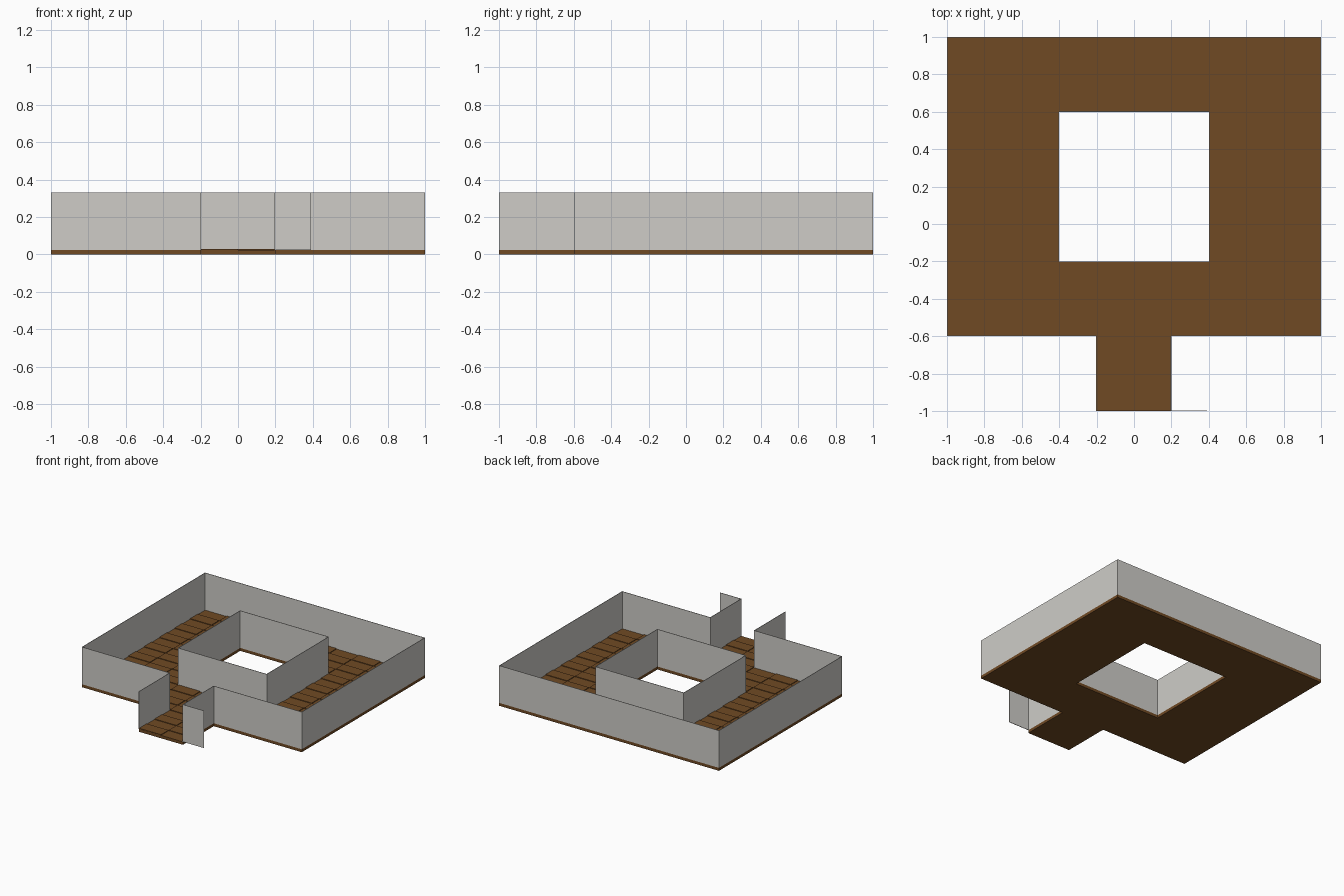
import bpy
import bmesh
import math

if "Cube" in bpy.data.objects:
    bpy.data.objects.remove(bpy.data.objects["Cube"])

FLOOR_TOP, PLANK_TOP, WALL_TOP = 0.024, 0.029, 0.33
CELL = 0.2
T = 0.004  # wall thickness


def material(name, color):
    m = bpy.data.materials.new(name)
    m.diffuse_color = (*color, 1)
    m.use_nodes = True
    m.node_tree.nodes["Principled BSDF"].inputs["Base Color"].default_value = m.diffuse_color
    return m


brown = material("wood brown", (0.160, 0.068, 0.0175))
grey = material("plaster grey", (0.62, 0.605, 0.575))


def finish(bm, name, mat):
    bmesh.ops.recalc_face_normals(bm, faces=bm.faces)
    me = bpy.data.meshes.new(name)
    bm.to_mesh(me)
    bm.free()
    me.materials.append(mat)
    ob = bpy.data.objects.new(name, me)
    bpy.context.collection.objects.link(ob)
    return ob


def add_box(bm, x0, x1, y0, y1, z0, z1):
    verts = bmesh.ops.create_cube(bm, size=1)["verts"]
    for v in verts:
        v.co.x = x1 if v.co.x > 0 else x0
        v.co.y = y1 if v.co.y > 0 else y0
        v.co.z = z1 if v.co.z > 0 else z0


def is_floor(x, y):
    """Square ring around a courtyard, plus an entrance strip."""
    if y < -0.6:
        return abs(x) < 0.2
    return not (abs(x) < 0.4 and -0.2 < y < 0.6)


# Floor slab: flat cells extruded upwards
bm = bmesh.new()
for i in range(10):
    for j in range(10):
        x, y = -1 + i * CELL, -1 + j * CELL
        if is_floor(x + 0.1, y + 0.1):
            bm.faces.new([bm.verts.new((x + a * CELL, y + b * CELL, 0))
                          for a, b in ((0, 0), (1, 0), (1, 1), (0, 1))])
bmesh.ops.remove_doubles(bm, verts=bm.verts, dist=0.001)
top = bmesh.ops.extrude_face_region(bm, geom=list(bm.faces), use_keep_orig=True)["geom"]
for v in top:
    if isinstance(v, bmesh.types.BMVert):
        v.co.z = FLOOR_TOP
finish(bm, "floor_slab", brown)

# Raised planks, staggered from row to row
bm = bmesh.new()
for i in range(10):
    for j in range(20):
        x, y = -1 + i * CELL, -1 + j * 0.1
        if (i + j) % 2 == 0 and is_floor(x + 0.1, y + 0.05):
            add_box(bm, x + 0.001, x + CELL - 0.001, y + 0.001, y + 0.099,
                    FLOOR_TOP - 0.002, PLANK_TOP)
finish(bm, "floor_planks", brown)


def wall(name, x0, x1, y0, y1):
    bm = bmesh.new()
    add_box(bm, x0, x1, y0, y1, FLOOR_TOP, WALL_TOP)
    finish(bm, name, grey)


# Outer walls
wall("outer_wall_back", -1, 1, 1 - T, 1)
wall("outer_wall_left", -1, -1 + T, -0.6, 1)
wall("outer_wall_right", 1 - T, 1, -0.6, 1)
wall("outer_wall_front_left", -1, -0.2, -0.6, -0.6 + T)
wall("outer_wall_front_right", 0.2, 1, -0.6, -0.6 + T)

# Courtyard walls
wall("courtyard_wall_back", -0.4, 0.4, 0.6, 0.6 + T)
wall("courtyard_wall_front", -0.4, 0.4, -0.2 - T, -0.2)
wall("courtyard_wall_left", -0.4 - T, -0.4, -0.2, 0.6)
wall("courtyard_wall_right", 0.4, 0.4 + T, -0.2, 0.6)

# Entrance walls and the open door
wall("entrance_wall_left", -0.2 - T, -0.2, -1, -0.6)
wall("entrance_wall_right", 0.2 - T, 0.2, -1, -0.6)
wall("open_door", 0.2, 0.39, -1, -1 + T)
